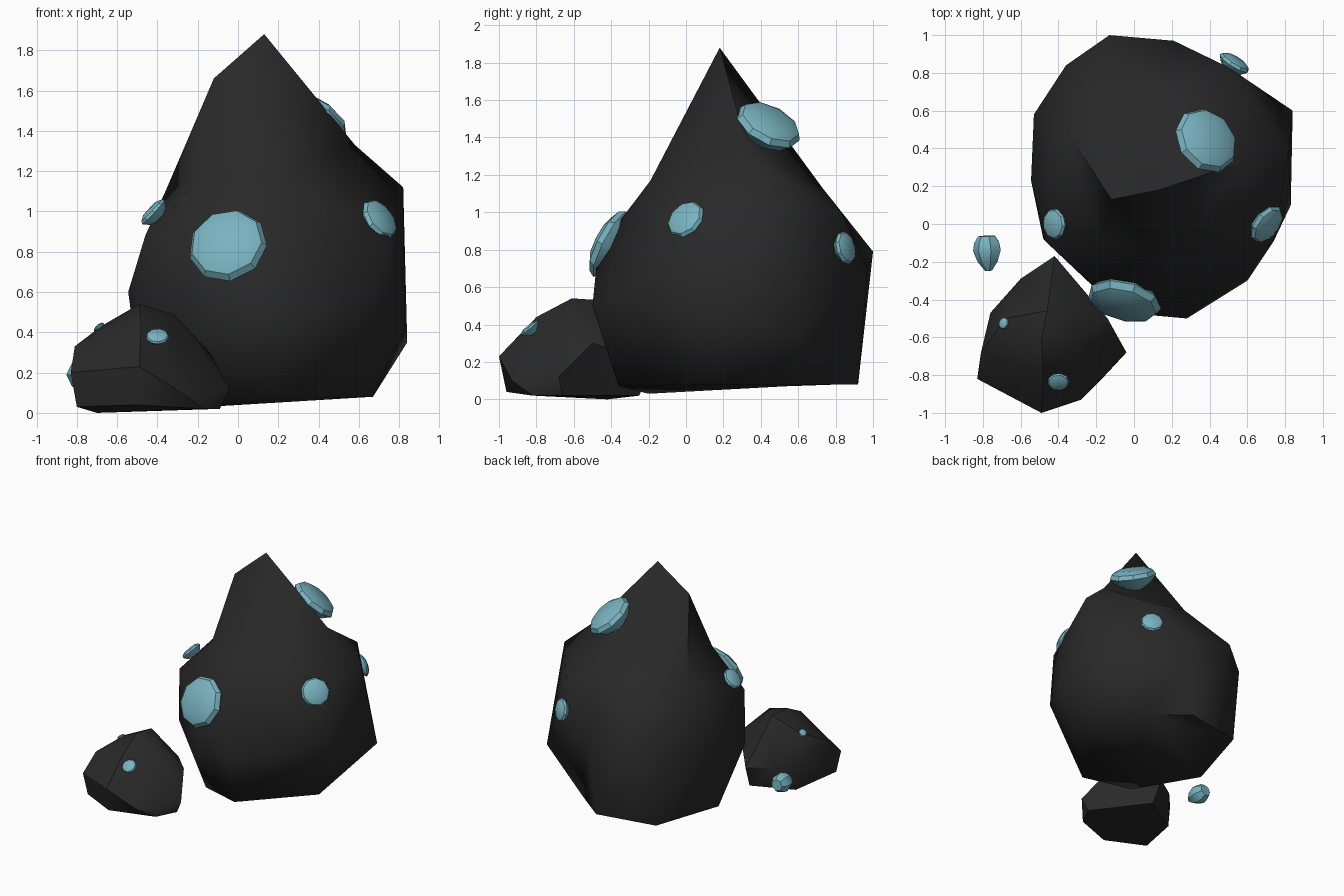
import bpy, bmesh, math
from mathutils import Vector

if "Cube" in bpy.data.objects:
    bpy.data.objects.remove(bpy.data.objects["Cube"])


def material(name, color):
    m = bpy.data.materials.new(name)
    m.diffuse_color = (*color, 1)
    m.use_nodes = True
    m.node_tree.nodes["Principled BSDF"].inputs["Base Color"].default_value = m.diffuse_color
    return m


STONE = material("dark_stone", (0.022, 0.022, 0.022))
CRYSTAL = material("pale_crystal", (0.19, 0.45, 0.53))


def finish(name, bm, mat, angle):
    bmesh.ops.recalc_face_normals(bm, faces=bm.faces)
    me = bpy.data.meshes.new(name)
    bm.to_mesh(me)
    bm.free()
    ob = bpy.data.objects.new(name, me)
    bpy.context.collection.objects.link(ob)
    me.materials.append(mat)
    bpy.ops.object.select_all(action='DESELECT')
    ob.select_set(True)
    bpy.context.view_layer.objects.active = ob
    bpy.ops.object.shade_smooth_by_angle(angle=math.radians(angle))


def rock(name, center, corners, angle):
    """Wrap a skin round the centre, then push each corner to its true place."""
    bm = bmesh.new()
    c = Vector(center)
    place = {}
    for p in corners:
        v = bm.verts.new((Vector(p) - c).normalized())
        place[v] = Vector(p)
    bmesh.ops.convex_hull(bm, input=list(bm.verts))
    for v in bm.verts:
        v.co = place[v]
    finish(name, bm, STONE, angle)


def gem(name, center, axis, radius, crown=0.32, base=0.6, sides=9):
    """Faceted jewel: low domed crown, girdle and blunt base."""
    bm = bmesh.new()
    turn = Vector(axis).to_track_quat('Z', 'Y')
    profile = [(0.6, crown), (0.9, crown * 0.55), (1, 0), (0.72, -base * 0.55), (0.25, -base)]
    rings = []
    for r, h in profile:
        rings.append([bm.verts.new(Vector(center) + turn @ (radius * Vector(
            (r * math.cos(i * math.tau / sides), r * math.sin(i * math.tau / sides), h))))
            for i in range(sides)])
    for a, b in zip(rings, rings[1:]):
        for i in range(sides):
            j = (i + 1) % sides
            bm.faces.new((a[i], a[j], b[j], b[i]))
    bm.faces.new(rings[0])
    bm.faces.new(rings[-1])
    finish(name, bm, CRYSTAL, 33)


# Large boulder: base, waist, shoulders, peak
rock("large_boulder", (0.14, 0.24, 0.75), [
    (.67, .09, .08), (.43, .72, .08), (.17, .92, .08), (-.31, .83, .08),
    (-.47, .25, .06), (-.15, -.2, .03), (.22, -.36, .07),
    (.83, .1, .43), (.84, .6, .35), (.21, .97, .7), (-.13, 1, .79),
    (-.36, .84, .7), (-.53, .58, .6), (-.545, .23, .6), (-.48, -.08, .45),
    (-.1, -.44, .4), (.28, -.5, .5), (.6, -.3, .55),
    (-.46, -.1, .88), (-.05, -.47, .8), (.74, -.09, .85),
    (.82, .4, 1.12), (.5, .83, 1.0), (.1, .73, 1.13), (-.36, .5, 1.1),
    (-.18, -.08, 1.17), (.2, -.19, 1.17), (.58, .33, 1.33),
    (-.12, .13, 1.66), (.13, .18, 1.88)], 62)

# Small boulder at the front left
rock("small_boulder", (-.45, -.6, .22), [
    (-.49, -.61, .54), (-.46, -.46, .53), (-.32, -.62, .49), (-.81, -.68, .33),
    (-.68, -.5, .43), (-.49, -1, .23), (-.83, -.82, .2), (-.8, -.8, .03),
    (-.5, -.96, .04), (-.28, -.93, .1), (-.17, -.82, .02), (-.04, -.68, .12),
    (-.09, -.66, .02), (-.14, -.5, .3), (-.42, -.17, .2), (-.4, -.25, .02),
    (-.7, -.42, 0), (-.6, -.29, .2), (-.76, -.47, .22), (-.48, -.8, .44)], 38)

# Crystals set into the stone
gem("front_crystal", (-.05, -.4, .83), (-.2, -.8, .42), .2)
gem("peak_crystal", (.38, .44, 1.46), (.5, .4, .78), .185)
gem("right_crystal", (.7, 0, .96), (.65, -.5, .5), .112)
gem("left_crystal", (-.42, 0, .995), (-.7, -.05, .65), .083)
gem("back_crystal", (.53, .85, .81), (.5, .8, .2), .09)
gem("small_front_crystal", (-.4, -.835, .378), (0, -.6, .75), .058)
gem("tiny_crystal", (-.69, -.525, .425), (-.6, .2, .7), .032)
gem("side_crystal", (-.775, -.14, .19), (-.05, 1, .05), .077, 1.0, 1.4, 7)
